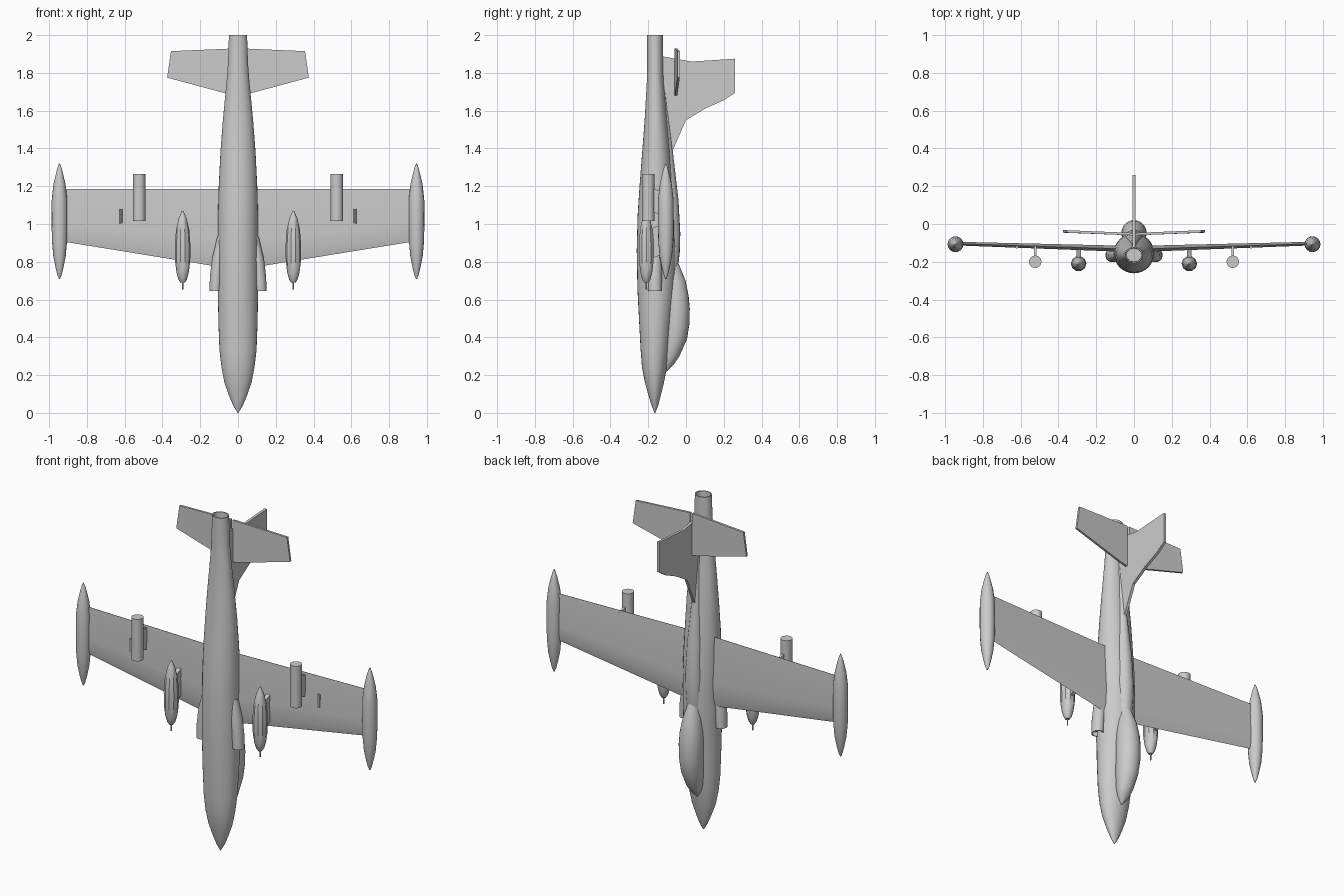
import bpy, bmesh, math
from mathutils import Vector

grey = bpy.data.materials.new("airframe_grey")
grey.diffuse_color = (0.6, 0.6, 0.6, 1)


def finish(name, bm, angle=35):
    bmesh.ops.remove_doubles(bm, verts=bm.verts, dist=1e-5)
    bmesh.ops.recalc_face_normals(bm, faces=bm.faces)
    me = bpy.data.meshes.new(name)
    bm.to_mesh(me)
    bm.free()
    me.materials.append(grey)
    ob = bpy.data.objects.new(name, me)
    bpy.context.collection.objects.link(ob)
    bpy.context.view_layer.objects.active = ob
    ob.select_set(True)
    bpy.ops.object.shade_smooth_by_angle(angle=math.radians(angle))
    ob.select_set(False)
    return ob


def bridge(name, rings, angle=35):
    """Skin a list of point rings and cap both ends."""
    bm = bmesh.new()
    loops = [[bm.verts.new(p) for p in r] for r in rings]
    n = len(rings[0])
    for a, b in zip(loops, loops[1:]):
        for i in range(n):
            j = (i + 1) % n
            bm.faces.new((a[i], a[j], b[j], b[i]))
    bm.faces.new(loops[0][::-1])
    bm.faces.new(loops[-1])
    return finish(name, bm, angle)


def loft(name, stations, sides=32, angle=35):
    """Elliptical body along z; stations are (z, x, y, rx, ry)."""
    rings = [[(x + rx * math.cos(2 * math.pi * i / sides),
               y + ry * math.sin(2 * math.pi * i / sides), z) for i in range(sides)]
             for z, x, y, rx, ry in stations]
    return bridge(name, rings, angle)


def plate(name, outline, offset):
    """Flat panel: outline extruded along offset."""
    off = Vector(offset)
    return bridge(name, [outline, [Vector(p) + off for p in outline]], 20)


# Fuselage with open tailpipe
loft("fuselage", [
    (0, 0, -.165, .002, .002), (.04, 0, -.165, .026, .018), (.09, 0, -.166, .047, .032),
    (.16, 0, -.167, .072, .05), (.24, 0, -.167, .087, .066), (.33, 0, -.165, .098, .075),
    (.46, 0, -.162, .103, .085), (.65, 0, -.157, .107, .1), (.86, 0, -.155, .107, .106),
    (1.05, 0, -.156, .106, .1), (1.2, 0, -.158, .102, .088), (1.38, 0, -.158, .093, .074),
    (1.55, 0, -.16, .08, .059), (1.76, 0, -.163, .06, .044), (1.85, 0, -.164, .053, .042),
    (2, 0, -.164, .048, .042), (2, 0, -.164, .042, .036), (1.93, 0, -.164, .04, .034)])

# Canopy teardrop
loft("canopy", [
    (.22, 0, -.105, .004, .004), (.26, 0, -.092, .032, .03), (.3, 0, -.08, .046, .045),
    (.39, 0, -.06, .06, .065), (.47, 0, -.05, .066, .068), (.55, 0, -.048, .067, .068),
    (.62, 0, -.053, .064, .067), (.7, 0, -.062, .052, .06), (.78, 0, -.08, .034, .045),
    (.87, 0, -.09, .01, .02)], 24)

# Raised spine behind the canopy
loft("spine", [
    (.6, 0, -.09, .02, .02), (.74, 0, -.09, .045, .045), (.85, 0, -.085, .05, .052),
    (.95, 0, -.083, .052, .053), (1.13, 0, -.09, .046, .05), (1.36, 0, -.11, .032, .043),
    (1.6, 0, -.13, .018, .035), (1.85, 0, -.145, .008, .025)], 20)

# Vertical fin
plate("fin", [(-.008, y, z) for y, z in [
    (-.13, 1.3), (-.07, 1.39), (0, 1.55), (.1, 1.61), (.2, 1.655), (.26, 1.695),
    (.26, 1.875), (.03, 1.86), (-.14, 1.89)]], (.016, 0, 0))


def wing_section(x, y, lead, trail, thick):
    """Six-point airfoil at span position x."""
    c = trail - lead
    return [(x, y, lead), (x, y + thick * .8, lead + c * .12), (x, y + thick, lead + c * .35),
            (x, y + .001, trail), (x, y - .001, trail),
            (x, y - thick * .9, lead + c * .35), (x, y - thick * .7, lead + c * .12)]


TANK = [(0, .003), (.02, .011), (.06, .021), (.12, .033), (.2, .04), (.3, .042),
        (.42, .041), (.5, .032), (.56, .018), (.59, .01), (.61, .002)]
POD = [(0, .012), (.015, .022), (.05, .032), (.11, .04), (.2, .041),
       (.28, .035), (.34, .021), (.38, .004)]

for s, side in ((1, "right"), (-1, "left")):
    # Wing with slight dihedral
    bridge(side + "_wing", [wing_section(s * .05, -.132, .765, 1.185, .017),
                            wing_section(s * .945, -.104, .91, 1.185, .01)], 20)
    # Tailplane half
    plate(side + "_tailplane", [(s * x, y, z) for x, y, z in [
        (.006, -.06, 1.68), (.06, -.058, 1.69), (.375, -.046, 1.775),
        (.355, -.046, 1.915), (.006, -.06, 1.93)]], (0, .013, 0))
    # Wingtip tank
    loft(side + "_tip_tank", [(.71 + z, s * .945, -.107, r, r) for z, r in TANK], 16)
    # Inner pod, nose probe and pylon
    loft(side + "_pod", [(.69 + z, s * .293, -.21, r, r) for z, r in POD], 10)
    loft(side + "_probe", [(.652, s * .293, -.21, .004, .004),
                           (.7, s * .293, -.21, .004, .004)], 8)
    plate(side + "_pod_pylon", [(s * .293 - .012, y, z) for y, z in [
        (-.2, .81), (-.125, .84), (-.125, 1.0), (-.2, .97)]], (.024, 0, 0))
    # Outer cylinder store and pylon
    loft(side + "_cylinder", [(1.015, s * .523, -.2, .033, .033),
                              (1.265, s * .523, -.2, .033, .033)], 20)
    plate(side + "_cylinder_pylon", [(s * .523 - .007, y, z) for y, z in [
        (-.19, 1.07), (-.115, 1.04), (-.115, 1.17), (-.19, 1.19)]], (.014, 0, 0))
    # Side air intake with recessed mouth
    loft(side + "_intake", [
        (.67, s * .12, -.165, .026, .03), (.645, s * .12, -.165, .027, .031),
        (.645, s * .12, -.165, .031, .036), (.72, s * .115, -.165, .034, .037),
        (.82, s * .105, -.165, .032, .036), (.93, s * .088, -.165, .022, .025)], 20)
    # Small underwing fitting
    loft(side + "_fitting", [(1.0, s * .62, -.122, .008, .008),
                             (1.08, s * .62, -.122, .008, .008)], 8)
